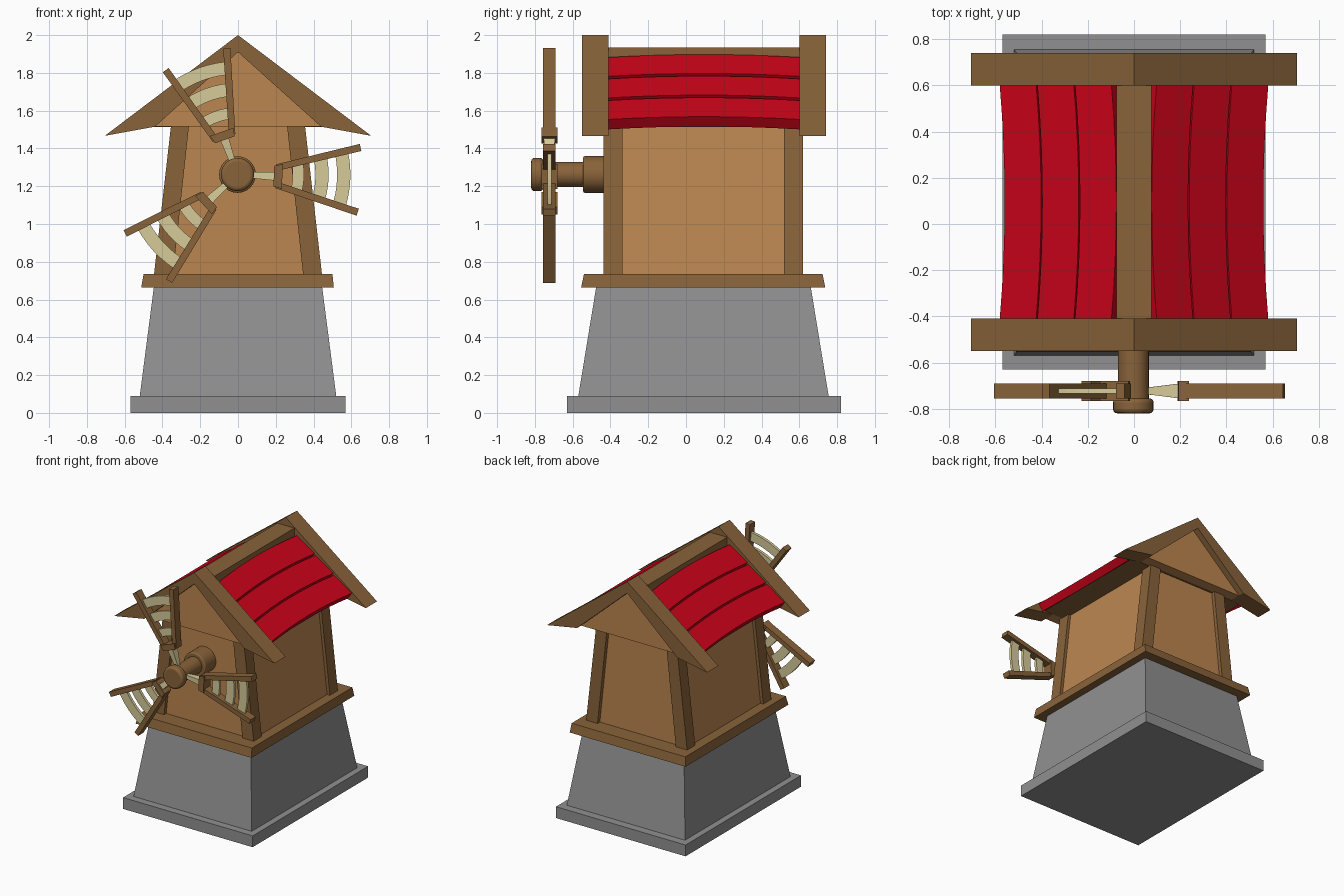
import bpy, bmesh, math
from mathutils import Vector

if "Cube" in bpy.data.objects:
    bpy.data.objects.remove(bpy.data.objects["Cube"])


def material(name, rgb):
    m = bpy.data.materials.new(name)
    m.diffuse_color = (*rgb, 1)
    m.use_nodes = True
    m.node_tree.nodes["Principled BSDF"].inputs["Base Color"].default_value = m.diffuse_color
    return m


STONE = material("stone", (0.28, 0.28, 0.28))
TIMBER = material("timber", (0.25, 0.125, 0.042))
PANEL = material("panel_wood", (0.5, 0.24, 0.08))
RED = material("red_boards", (0.6, 0.001, 0.01))
CREAM = material("cream", (0.68, 0.6, 0.32))


def loft(name, rings, mat=None):
    """Join equal-length rings of points into a capped solid."""
    bm = bmesh.new()
    vs = [[bm.verts.new(p) for p in ring] for ring in rings]
    n = len(rings[0])
    for a, b in zip(vs, vs[1:]):
        for i in range(n):
            j = (i + 1) % n
            bm.faces.new((a[i], a[j], b[j], b[i]))
    bm.faces.new(vs[0])
    bm.faces.new(vs[-1])
    bmesh.ops.recalc_face_normals(bm, faces=bm.faces)
    me = bpy.data.meshes.new(name)
    bm.to_mesh(me)
    bm.free()
    ob = bpy.data.objects.new(name, me)
    bpy.context.collection.objects.link(ob)
    if mat:
        me.materials.append(mat)
    return ob


def rect(x0, x1, y0, y1, z):
    return [(x0, y0, z), (x1, y0, z), (x1, y1, z), (x0, y1, z)]


def extrude_y(name, profile, y0, y1, mat):
    return loft(name, [[(x, y, z) for x, z in profile] for y in (y0, y1)], mat)


# Stone base
loft("plinth", [rect(-.57, .57, -.63, .82, 0), rect(-.57, .57, -.63, .82, .09)], STONE)
loft("stone_base", [rect(-.52, .52, -.57, .755, .09), rect(-.445, .445, -.475, .66, .67)], STONE)

# Timber band, walls and leaning corner posts
loft("timber_band", [rect(-.512, .507, -.555, .737, .665), rect(-.5, .5, -.54, .723, .735)], TIMBER)
loft("walls", [rect(-.42, .42, -.41, .59, .73), rect(-.332, .332, -.41, .59, 1.52)], PANEL)
for s, side in ((-1, "left"), (1, "right")):
    for y, end in ((-.437, "front"), (.52, "back")):
        loft(f"{end}_{side}_post",
             [rect(s * .345, s * .445, y, y + .1, .73),
              rect(s * .26, s * .355, y, y + .1, 1.518)], TIMBER)

# Gable panels, barge boards, roof bed and ridge beam
gable = [(-.45, 1.515), (.45, 1.515), (.3, 1.68), (0, 1.94), (-.3, 1.68)]
extrude_y("front_gable_panel", gable, -.5, -.411, PANEL)
extrude_y("back_gable_panel", gable, .601, .69, PANEL)
barge = [(0, 2), (.705, 1.467), (.44, 1.515), (0, 1.91), (-.44, 1.515), (-.705, 1.467)]
extrude_y("front_barge_boards", barge, -.55, -.41, TIMBER)
extrude_y("back_barge_boards", barge, .6, .74, TIMBER)
extrude_y("roof_bed", [(-.525, 1.513), (.525, 1.513), (0, 1.88)], -.41, .6, TIMBER)
extrude_y("ridge_beam", [(-.075, 1.8), (.075, 1.8), (.075, 1.935), (-.075, 1.935)], -.41, .6, TIMBER)

# Roof boards with small gaps, bowed up the slope in the middle
down = Vector((.485, -.34)).normalized()
out = Vector((-down.y, down.x))
top = Vector((.1, 1.886))
pitch, gap = .199, .012
for s, side in ((-1, "left"), (1, "right")):
    for row in range(3):
        a = top + down * pitch * row
        b = a + down * (pitch - gap)
        profile = [a - out * .004, b + out * .004, b - out * .06, a - out * .06]
        rings = []
        for k in range(9):
            t = k / 8
            shift = -down * .026 * (1 - (2 * t - 1) ** 2)
            rings.append([(s * (p + shift).x, -.41 + 1.01 * t, (p + shift).y) for p in profile])
        loft(f"{side}_roof_board_{row + 1}", rings, RED)

# Axle
HUB_Z = 1.262


def axle_part(name, r, y0, y1, bevel):
    bpy.ops.mesh.primitive_cylinder_add(vertices=24, radius=r, depth=y1 - y0,
                                        location=(-.003, (y0 + y1) / 2, HUB_Z),
                                        rotation=(math.pi / 2, 0, 0))
    ob = bpy.context.object
    ob.name = name
    ob.data.materials.append(TIMBER)
    if bevel:
        mod = ob.modifiers.new("rounding", "BEVEL")
        mod.width = bevel
        mod.segments = 3
    bpy.ops.object.shade_smooth_by_angle()


axle_part("axle_collar", .097, -.545, -.4, .01)
axle_part("axle_shaft", .067, -.76, -.5, 0)
axle_part("hub_cap", .088, -.82, -.755, .018)

# Sails: r runs outward, t across the sail, d is the half depth
SAIL_Y = -.723


def section(ang, corners, d):
    """Flat line between two (r, t) corners, given depth d each way."""
    c, s = math.cos(ang), math.sin(ang)
    (r0, t0), (r1, t1) = corners
    return [(r * c - t * s - .005, SAIL_Y + y, HUB_Z + r * s + t * c)
            for r, t, y in ((r0, t0, -d), (r1, t1, -d), (r1, t1, d), (r0, t0, d))]


for i, deg in enumerate((-2.5, 109.5, 222.6), 1):
    ang = math.radians(deg)
    loft(f"sail_{i}_spar", [section(ang, ((.04, -.014), (.04, .014)), .012),
                            section(ang, ((.21, -.024), (.21, .024)), .033)], CREAM)
    loft(f"sail_{i}_holder", [section(ang, ((.195, -.055), (.195, .055)), .043),
                              section(ang, ((.24, -.066), (.24, .066)), .043)], TIMBER)
    for s, side in ((-1, "lower"), (1, "upper")):
        loft(f"sail_{i}_{side}_rail",
             [section(ang, ((.215, s * .03), (.205, s * .063)), .033),
              section(ang, ((.652, s * .153), (.642, s * .19)), .033)], TIMBER)
    for k, (r0, r1) in enumerate(((.295, .355), (.415, .485), (.53, .6)), 1):
        rings = []
        for j in range(7):
            a = math.radians(-14.1 + 4.7 * j)
            p = [(r * math.cos(a), r * math.sin(a)) for r in (r0, r1)]
            rings.append(section(ang, p, .011))
        loft(f"sail_{i}_slat_{k}", rings, CREAM)
